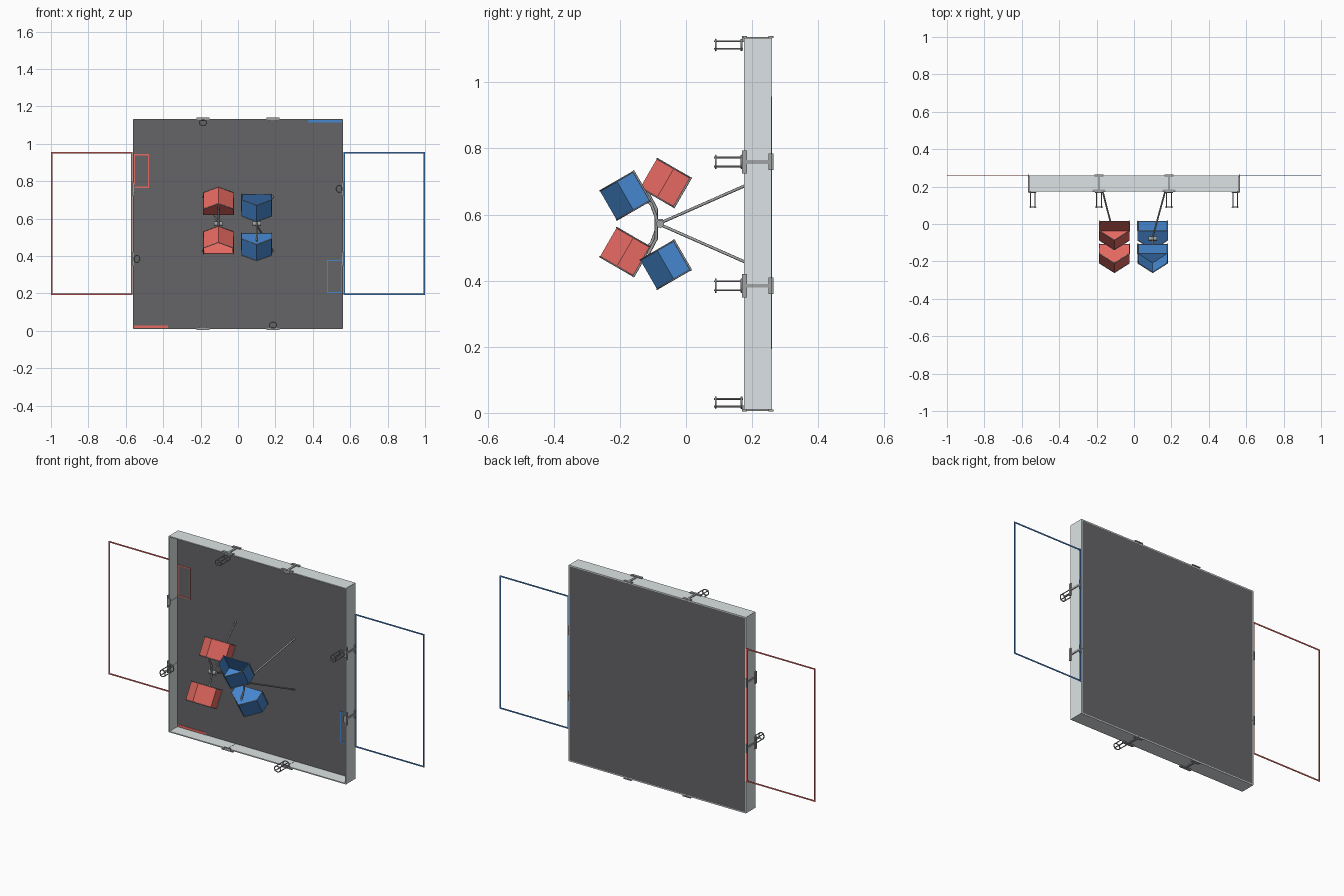
import bpy, bmesh, math
from mathutils import Vector

if "Cube" in bpy.data.objects:
    bpy.data.objects.remove(bpy.data.objects["Cube"])


def material(name, rgb):
    m = bpy.data.materials.new(name)
    m.diffuse_color = (*rgb, 1)
    m.use_nodes = True
    m.node_tree.nodes["Principled BSDF"].inputs["Base Color"].default_value = m.diffuse_color
    return m


RED = material("red", (0.78, 0.14, 0.12))
BLUE = material("blue", (0.06, 0.24, 0.62))
DARK = material("dark_grey", (0.13, 0.13, 0.14))
PALE = material("pale_panel", (0.72, 0.77, 0.78))
METAL = material("metal", (0.35, 0.36, 0.37))


def make(name, verts, faces, mat):
    me = bpy.data.meshes.new(name)
    me.from_pydata(verts, [], faces)
    bm = bmesh.new()
    bm.from_mesh(me)
    bmesh.ops.recalc_face_normals(bm, faces=bm.faces)
    bm.to_mesh(me)
    bm.free()
    ob = bpy.data.objects.new(name, me)
    bpy.context.collection.objects.link(ob)
    me.materials.append(mat)
    return ob


def box(name, x0, x1, y0, y1, z0, z1, mat):
    v = [(x, y, z) for x in (x0, x1) for y in (y0, y1) for z in (z0, z1)]
    f = [(0, 1, 3, 2), (4, 6, 7, 5), (0, 4, 5, 1), (2, 3, 7, 6), (0, 2, 6, 4), (1, 5, 7, 3)]
    return make(name, v, f, mat)


def tube(name, pts, r, mat=METAL, closed=False, res=2):
    cu = bpy.data.curves.new(name, 'CURVE')
    cu.dimensions = '3D'
    cu.bevel_depth = r
    cu.bevel_resolution = res
    cu.use_fill_caps = True
    sp = cu.splines.new('POLY')
    sp.points.add(len(pts) - 1)
    for p, c in zip(sp.points, pts):
        p.co = (*c, 1)
    sp.use_cyclic_u = closed
    ob = bpy.data.objects.new(name, cu)
    bpy.context.collection.objects.link(ob)
    cu.materials.append(mat)
    return ob


def tape_frame(name, x0, x1, z0, z1, y, w, mat):
    # flat rectangular outline, one mesh
    v = [(x, y, z) for x, z in ((x0, z0), (x1, z0), (x1, z1), (x0, z1))]
    v += [(x, y, z) for x, z in ((x0 + w, z0 + w), (x1 - w, z0 + w), (x1 - w, z1 - w), (x0 + w, z1 - w))]
    ob = make(name, v, [(i, (i + 1) % 4, 4 + (i + 1) % 4, 4 + i) for i in range(4)], mat)
    so = ob.modifiers.new("thickness", 'SOLIDIFY')
    so.thickness = 0.002
    so.offset = 0


# Floor and three-panel walls on every side
W, ZC, H = 0.562, 0.572, 0.562
T, Y0, Y1 = 0.006, 0.175, 0.26
Z0, Z1 = ZC - H, ZC + H
box("floor", -W + T, W - T, 0.247, Y1, Z0 + T, Z1 - T, DARK)
seams = [-1, -1 / 3, 1 / 3, 1]
for i in range(3):
    a, b = seams[i] * W + 0.0008, seams[i + 1] * W - 0.0008
    box("bottom_wall", a, b, Y0, Y1, Z0, Z0 + T, PALE)
    box("top_wall", a, b, Y0, Y1, Z1 - T, Z1, PALE)
    box("left_wall", -W, -W + T, Y0, Y1, ZC + a, ZC + b, PALE)
    box("right_wall", W - T, W, Y0, Y1, ZC + a, ZC + b, PALE)

# Floor and outside tape markings
tape_frame("red_outer_zone", -1, -W - 0.001, 0.193, 0.957, 0.258, 0.008, RED)
tape_frame("blue_outer_zone", W + 0.001, 1, 0.193, 0.957, 0.258, 0.008, BLUE)
tape_frame("red_corner_zone", -0.556, -0.475, 0.765, 0.945, 0.246, 0.006, RED)
tape_frame("blue_corner_zone", 0.475, 0.556, 0.203, 0.38, 0.246, 0.006, BLUE)
box("red_strip", -0.556, -0.375, 0.245, 0.248, 0.016, 0.03, RED)
box("blue_strip", 0.375, 0.556, 0.245, 0.248, 1.114, 1.128, BLUE)

# Seam clips; one of the two on each wall carries a holder cage
for k in range(4):
    c, s = round(math.cos(k * math.pi / 2)), round(math.sin(k * math.pi / 2))

    def place(t, d):
        # t runs along the wall, d is distance outwards from field centre
        return (t * c + d * s, ZC + t * s - d * c)

    def wall_box(name, t0, t1, d0, d1, y0, y1):
        (xa, za), (xb, zb) = place(t0, d0), place(t1, d1)
        box(name, min(xa, xb), max(xa, xb), y0, y1, min(za, zb), max(za, zb), METAL)

    for t in (-W / 3, W / 3):
        wall_box("seam_clip", t - 0.035, t + 0.035, H, H + 0.006, 0.17, 0.184)
        wall_box("seam_strap", t - 0.006, t + 0.006, H, H + 0.004, 0.184, 0.262)
        wall_box("lower_clip", t - 0.025, t + 0.025, H, H + 0.006, 0.25, 0.264)
        wall_box("clip_cap", t - 0.02, t + 0.02, H - 0.012, H + 0.004, 0.169, 0.175)
    t, d = W / 3, H - 0.021
    for y in (0.09, 0.168):
        ring = [place(t + 0.019 * math.cos(a * math.pi / 8), d + 0.016 * math.sin(a * math.pi / 8)) for a in range(16)]
        tube("holder_ring", [(x, y, z) for x, z in ring], 0.003, closed=True)
    for j in range(4):
        a = math.pi / 4 + j * math.pi / 2
        x, z = place(t + 0.019 * math.cos(a), d + 0.016 * math.sin(a))
        tube("holder_post", [(x, 0.085, z), (x, 0.172, z)], 0.0027)


# Tilting baskets: open five-sided prisms, blue is the red layout flipped in z
PY, HU, HV, HX = -0.07, 0.059, 0.051, 0.08
CO, SI = math.cos(math.radians(30)), math.sin(math.radians(30))
PROFILE = [(-HX, HU), (HX, HU), (HX, 0), (0, -HU), (-HX, 0)]
PROFILE = [(-HX, HU), (HX, HU), (HX, 0.0), (0.0, -HU), (-HX, 0.0)]


def basket(name, cx, cy, cz, flip, out, mat):
    def pt(x, u, v):
        return (cx + x, cy + u * CO + v * SI, cz + flip * (-u * SI + v * CO))
    v = [pt(x, u, -out * HV) for x, u in PROFILE] + [pt(x, u, out * HV) for x, u in PROFILE]
    f = [tuple(range(5))] + [(i, (i + 1) % 5, 5 + (i + 1) % 5, 5 + i) for i in range(5)]
    ob = make(name, v, f, mat)
    so = ob.modifiers.new("sheet", 'SOLIDIFY')
    so.thickness = 0.004
    # inner wall faces get kept inside the outline
    so.offset = -1
    for x in (-HX, HX):
        tube(name + "_back_rail", [pt(x, HU, -HV - 0.003), pt(x, HU, HV + 0.003)], 0.003)
    for e in (-HV, HV):
        tube(name + "_rim", [pt(x, u, e) for x, u in PROFILE], 0.0022, closed=True, res=1)


for colour, mat, cx, flip in (("red", RED, -0.105, 1), ("blue", BLUE, 0.1, -1)):
    def zz(z):
        return ZC + flip * z
    basket(colour + "_near_basket", cx, -0.062, zz(0.124), flip, 1, mat)
    basket(colour + "_far_basket", cx, -0.184, zz(-0.085), flip, -1, mat)
    # Bent swing arm joining the baskets and its pivot hub
    tube(colour + "_swing_arm", [(cx, -0.115, zz(0.092)), (cx, -0.09, zz(0.045)), (cx, -0.09, zz(-0.02)),
                                 (cx, -0.105, zz(-0.06)), (cx, -0.125, zz(-0.075))], 0.005)
    tube(colour + "_pivot", [(cx - 0.022, -0.078, ZC), (cx + 0.022, -0.078, ZC)], 0.012, res=4)
    tube(colour + "_pivot_link", [(cx, -0.092, ZC + 0.01), (cx, PY, ZC + 0.01)], 0.005)
    # Splayed legs down to the floor
    side = math.copysign(1, cx)
    for s in (-1, 1):
        tube(colour + "_leg", [(cx, PY, ZC + s * 0.006), (side * 0.187, 0.25, ZC + s * 0.147)], 0.0045)
